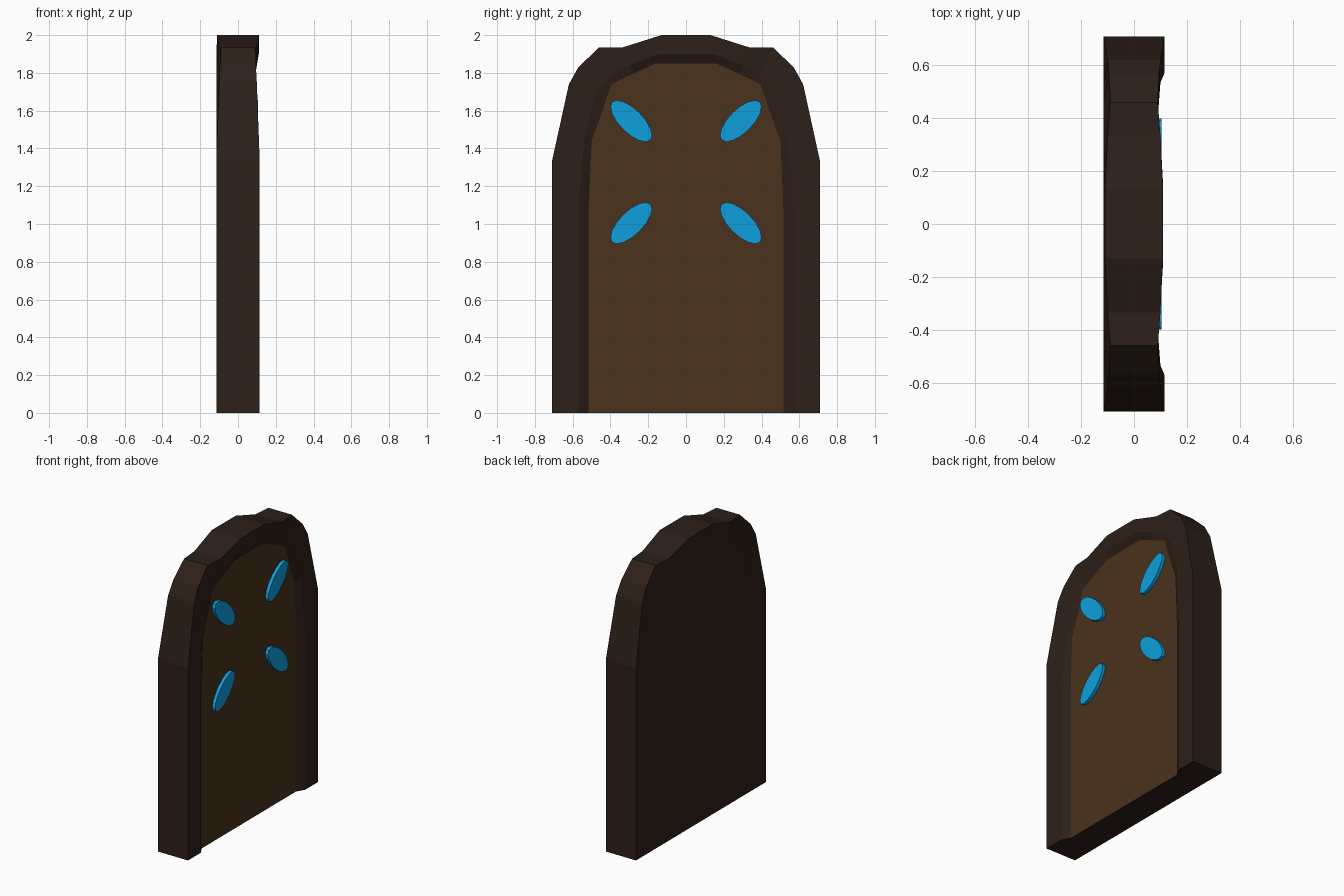
import bpy, bmesh, math
from mathutils import Matrix

if "Cube" in bpy.data.objects:
    bpy.data.objects.remove(bpy.data.objects["Cube"])


def material(name, rgb):
    m = bpy.data.materials.new(name)
    m.diffuse_color = (*rgb, 1)
    m.use_nodes = True
    m.node_tree.nodes["Principled BSDF"].inputs["Base Color"].default_value = m.diffuse_color
    return m


DARK = material("dark_wood", (0.026, 0.014, 0.009))
BROWN = material("brown_wood", (0.068, 0.032, 0.012))
BLUE = material("blue", (0.004, 0.35, 0.72))


def finish(bm, name, mat):
    me = bpy.data.meshes.new(name)
    bm.to_mesh(me)
    bm.free()
    me.materials.append(mat)
    ob = bpy.data.objects.new(name, me)
    bpy.context.collection.objects.link(ob)
    return ob


# Half outlines (y, z) from floor to crown
OUTER = [(0.71, 0), (0.71, 1.33), (0.62, 1.74), (0.57, 1.83), (0.46, 1.935), (0.335, 1.935), (0.13, 2.0)]
INNER = [(0.57, 0), (0.57, 1.08), (0.535, 1.48), (0.47, 1.70), (0.395, 1.80), (0.30, 1.84), (0.15, 1.90)]
PANEL = [(0.515, 0), (0.515, 1.08), (0.50, 1.44), (0.445, 1.59), (0.395, 1.74), (0.28, 1.795), (0.16, 1.85)]
DEPTH = [0.115, 0.115, 0.10, 0.095, 0.09, 0.10, 0.11]
PANEL_X = 0.083


def arch(bm, half, depths):
    """Open arch of vertices, mirrored across y = 0."""
    pts = [(x, y, z) for x, (y, z) in zip(depths, half)]
    pts += [(x, -y, z) for x, y, z in reversed(pts)]
    return [bm.verts.new(p) for p in pts]


# Frame: arches lofted from the back, round the rim, to the panel recess
bm = bmesh.new()
rings = [arch(bm, INNER, [-0.115] * 7),
         arch(bm, OUTER, [-d for d in DEPTH]),
         arch(bm, OUTER, DEPTH),
         arch(bm, INNER, DEPTH),
         arch(bm, PANEL, [PANEL_X] * 7)]
for a, b in zip(rings, rings[1:]):
    for i in range(len(a) - 1):
        bm.faces.new((a[i], a[i + 1], b[i + 1], b[i]))
bm.faces.new(rings[0])
bm.faces.new([r[0] for r in rings] + [r[-1] for r in reversed(rings)])
bmesh.ops.recalc_face_normals(bm, faces=bm.faces)
# The front is still open, so make sure the back cap points to -x
bm.faces.ensure_lookup_table()
back = min(bm.faces, key=lambda f: f.calc_center_median().x)
if back.normal.x > 0:
    bmesh.ops.reverse_faces(bm, faces=bm.faces)
finish(bm, "door_frame", DARK)

# Recessed door panel
bm = bmesh.new()
face = bm.faces.new(arch(bm, PANEL, [PANEL_X] * 7))
face.normal_update()
if face.normal.x < 0:
    face.normal_flip()
finish(bm, "door_panel", BROWN)

# Four oval inlays pointing at a common centre
for sy in (-1, 1):
    for sz in (-1, 1):
        bm = bmesh.new()
        bmesh.ops.create_cone(bm, cap_ends=True, segments=16, radius1=1, radius2=1, depth=1)
        m = (Matrix.Translation((0.0875, 0.29 * sy, 1.275 + 0.27 * sz))
             @ Matrix.Rotation(math.radians(45) * sy * sz, 4, 'X')
             @ Matrix.Diagonal((0.035, 0.143, 0.062, 1))
             @ Matrix.Rotation(math.pi / 2, 4, 'Y'))
        bmesh.ops.transform(bm, matrix=m, verts=bm.verts)
        finish(bm, "oval_inlay", BLUE)
